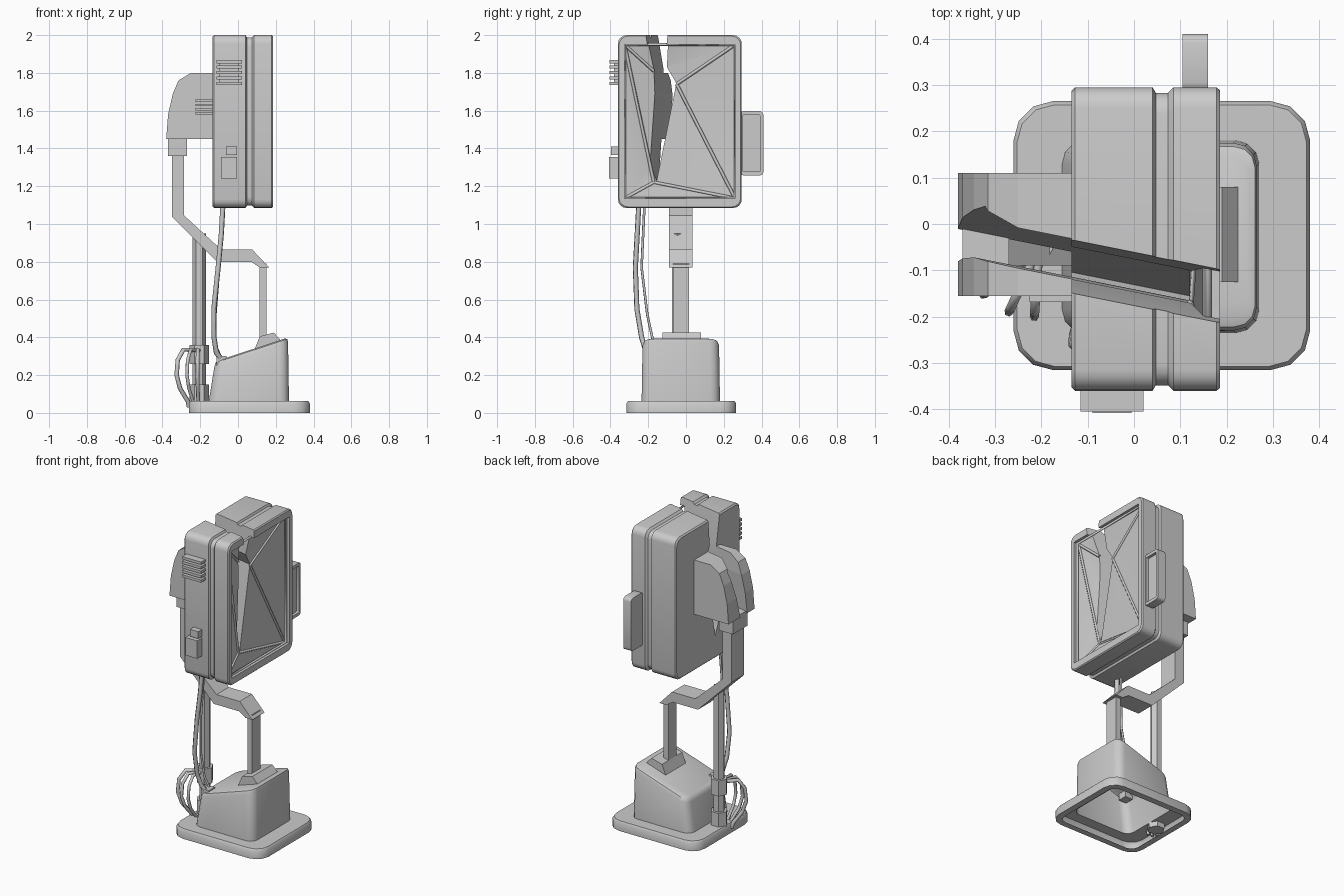
import bpy, bmesh, math
from mathutils import Vector

if "Cube" in bpy.data.objects:
    bpy.data.objects.remove(bpy.data.objects["Cube"])


def make(name, verts, faces, smooth=None):
    me = bpy.data.meshes.new(name)
    bm = bmesh.new()
    vs = [bm.verts.new(v) for v in verts]
    for f in faces:
        bm.faces.new([vs[i] for i in f])
    bmesh.ops.recalc_face_normals(bm, faces=bm.faces)
    bm.to_mesh(me)
    bm.free()
    ob = bpy.data.objects.new(name, me)
    bpy.context.collection.objects.link(ob)
    if smooth:
        shade(ob, smooth)
    return ob


def activate(ob):
    bpy.ops.object.select_all(action='DESELECT')
    ob.select_set(True)
    bpy.context.view_layer.objects.active = ob


def shade(ob, deg):
    activate(ob)
    bpy.ops.object.shade_smooth_by_angle(angle=math.radians(deg))


def ring(axis, pos, a0, a1, b0, b1, r, n=3):
    """Rounded rectangle in the plane across an axis."""
    pts = []
    for k, (ca, cb) in enumerate(((a1 - r, b1 - r), (a0 + r, b1 - r), (a0 + r, b0 + r), (a1 - r, b0 + r))):
        for i in range(n + 1):
            t = math.pi / 2 * (k + i / n)
            a, b = ca + r * math.cos(t), cb + r * math.sin(t)
            pts.append((a, b, pos) if axis == 'z' else (pos, a, b))
    return pts


def loft(name, rings, start=True, end=True, smooth=40):
    n = len(rings[0])
    faces = []
    for k in range(len(rings) - 1):
        for i in range(n):
            j = (i + 1) % n
            faces.append((k * n + i, k * n + j, (k + 1) * n + j, (k + 1) * n + i))
    if start:
        faces.append(tuple(range(n)))
    if end:
        faces.append(tuple(range((len(rings) - 1) * n, len(rings) * n)))
    return make(name, [p for r in rings for p in r], faces, smooth)


def side_profile(name, pts, y0, y1):
    """Extrude an x/z outline along y."""
    return loft(name, [[(x, y0, z) for x, z in pts], [(x, y1, z) for x, z in pts]], smooth=None)


def box(name, x0, x1, y0, y1, z0, z1):
    return side_profile(name, [(x0, z0), (x1, z0), (x1, z1), (x0, z1)], y0, y1)


def tube(name, pts, r, res=1, cyclic=False):
    cu = bpy.data.curves.new(name, 'CURVE')
    cu.dimensions = '3D'
    cu.bevel_depth, cu.bevel_resolution, cu.use_fill_caps = r, res, True
    sp = cu.splines.new('POLY')
    sp.points.add(len(pts) - 1)
    for p, c in zip(sp.points, pts):
        p.co = (*c, 1)
    sp.use_cyclic_u = cyclic
    ob = bpy.data.objects.new(name, cu)
    bpy.context.collection.objects.link(ob)
    activate(ob)
    bpy.ops.object.convert(target='MESH')
    return bpy.context.object


def prism(name, x, y, z0, z1, r, n):
    rs = [[(x + r * math.cos(2 * math.pi * i / n), y + r * math.sin(2 * math.pi * i / n), z)
           for i in range(n)] for z in (z0, z1)]
    return loft(name, rs, smooth=None)


def cut(ob, cutter):
    m = ob.modifiers.new('cut', 'BOOLEAN')
    m.operation, m.solver, m.object = 'DIFFERENCE', 'EXACT', cutter
    activate(ob)
    bpy.ops.object.modifier_apply(modifier=m.name)


# Base plate, open underneath, and hollow sloped pedestal
foot = (-0.155, 0.27, -0.235, 0.18)
loft('base_plate', [
    ring('z', 0.0, -0.22, 0.34, -0.275, 0.225, 0.05),
    ring('z', 0.0, -0.26, 0.38, -0.315, 0.265, 0.085),
    ring('z', 0.05, -0.26, 0.38, -0.315, 0.265, 0.085),
    ring('z', 0.062, -0.252, 0.372, -0.307, 0.257, 0.08),
    ring('z', 0.062, *foot, 0.05)], False, False)


def slope(r, dz):
    return [(x, y, 0.312 + 0.33 * x + dz) for x, y, _ in r]


loft('pedestal', [
    ring('z', 0.06, *foot, 0.05),
    slope(ring('z', 0, -0.125, 0.265, -0.23, 0.175, 0.05), -0.025),
    slope(ring('z', 0, -0.119, 0.261, -0.222, 0.167, 0.045), -0.007),
    slope(ring('z', 0, -0.105, 0.247, -0.205, 0.15, 0.04), 0.0)], False, True)

# Support arm
side_profile('post_bracket', [(0.085, 0.33), (0.115, 0.405), (0.19, 0.425), (0.23, 0.38)], -0.125, 0.08)
box('post', 0.115, 0.15, -0.07, 0.015, 0.38, 0.79)
side_profile('bent_arm', [
    (-0.35, 1.38), (-0.285, 1.38), (-0.285, 1.045), (-0.09, 0.865), (0.075, 0.865),
    (0.165, 0.77), (0.115, 0.77), (0.07, 0.80), (-0.11, 0.80), (-0.35, 1.04)], -0.09, 0.035)
box('arm_collar', -0.37, -0.27, -0.1, 0.05, 1.36, 1.46)

# Side pole with clamps
prism('pole', -0.205, -0.045, 0.03, 0.95, 0.035, 6)
for i, (z0, z1) in enumerate(((0.03, 0.15), (0.26, 0.36))):
    prism('pole_clamp_%d' % i, -0.205, -0.045, z0, z1, 0.052, 6)

# Screen housing with a groove around it
Y0, Y1, Z0, Z1 = -0.36, 0.295, 1.085, 2.0
stations = ((-0.135, 0.008), (-0.127, 0), (0.04, 0), (0.047, 0.012), (0.073, 0.012),
            (0.085, 0), (0.178, 0), (0.185, 0.006))
housing = loft('screen_housing', [
    ring('x', x, Y0 + d, Y1 - d, Z0 + d, Z1 - d, 0.045, 4) for x, d in stations], smooth=None)

# Hood behind the housing
hood = side_profile('rear_hood', [
    (-0.38, 1.45), (-0.37, 1.58), (-0.345, 1.69), (-0.315, 1.76), (-0.25, 1.80),
    (-0.13, 1.80), (-0.13, 1.45)], -0.155, 0.11)

# Dented recess in the display face
ya, yb, za, zb = -0.325, 0.26, 1.135, 1.95
TL, TR, BR, BL = [(0.15, y, z) for y, z in ((ya, zb), (yb, zb), (yb, za), (ya, za))]
A, B, C = (0.12, -0.17, 1.81), (0.12, -0.05, 1.74), (0.12, -0.17, 1.22)
verts = [TL, TR, BR, BL] + [(0.3, v[1], v[2]) for v in (TL, TR, BR, BL)] + [A, B, C]
recess = make('recess_cutter', verts, [
    (4, 5, 6, 7), (0, 1, 5, 4), (1, 2, 6, 5), (2, 3, 7, 6), (3, 0, 4, 7),
    (0, 1, 8), (1, 9, 8), (1, 2, 9), (2, 10, 9), (2, 3, 10), (3, 0, 10), (0, 8, 10), (8, 9, 10)])

# Slanted jagged gash through housing and hood
gash_yz = [(-0.22, 2.06), (-0.21, 2.0), (-0.18, 1.82), (-0.175, 1.69), (-0.2, 1.31), (-0.165, 1.23),
           (-0.07, 1.70), (-0.06, 1.745), (-0.11, 1.83), (-0.095, 2.0), (-0.09, 2.06)]
gash = loft('gash_cutter', [
    [(x, y - 0.2 * (x - 0.17), z) for y, z in gash_yz] for x in (-0.5, 0.35)], smooth=None)
cut(housing, recess)
cut(housing, gash)
cut(hood, gash)
shade(housing, 30)
for c in (recess, gash):
    bpy.data.objects.remove(c)

# Fracture strips and inner rim bead
tube('display_rim', [(0.158, y, z) for _, y, z in (TL, TR, BR, BL)], 0.01, 0, True)
for i, (p, q) in enumerate(((TL, A), (TR, B), (BR, B), (BR, C), (BL, C), (TL, C))):
    tube('fracture_strip_%d' % i, [Vector(p), Vector(q)], 0.009, 0)

# Side vents and switch boxes
for i in range(5):
    z = 1.735 + i * 0.029
    box('side_vent_%d' % i, -0.115, 0.02, -0.405, -0.35, z, z + 0.017)
box('side_vent_back', -0.1, 0.005, -0.38, -0.35, 1.735, 1.865)
for i in range(4):
    z = 1.58 + i * 0.022
    box('hood_vent_%d' % i, -0.225, -0.135, -0.168, -0.15, z, z + 0.012)
box('switch_box', -0.09, -0.005, -0.408, -0.35, 1.24, 1.355)
box('switch_cap', -0.063, -0.005, -0.398, -0.35, 1.365, 1.41)

# Side handle with recessed face
hd = (0.285, 0.41, 1.257, 1.597)
hi = (0.3, 0.392, 1.277, 1.577)
loft('side_handle', [ring('x', 0.105, *hd, 0.02), ring('x', 0.16, *hd, 0.02),
                     ring('x', 0.16, *hi, 0.006), ring('x', 0.142, *hi, 0.006)])

# Cables
tube('main_cable', [(-0.08, -0.25, 1.1), (-0.088, -0.258, 0.95), (-0.105, -0.268, 0.77), (-0.128, -0.26, 0.55),
                    (-0.127, -0.235, 0.4), (-0.115, -0.21, 0.32), (-0.08, -0.19, 0.27)], 0.014)
tube('thin_cable', [(-0.085, -0.22, 1.1), (-0.1, -0.235, 0.77), (-0.12, -0.205, 0.52),
                    (-0.12, -0.17, 0.36), (-0.08, -0.16, 0.27)], 0.007)
box('cable_socket', -0.115, -0.06, -0.21, -0.15, 0.25, 0.3)
for i, (dx, dy, r) in enumerate(((-0.12, -0.1, 0.012), (-0.065, -0.14, 0.01), (-0.01, -0.15, 0.01))):
    path = ((0.1, 0.33), (0.7, 0.335), (0.95, 0.28), (1, 0.2), (0.85, 0.13), (0.5, 0.06), (0.45, 0.03))
    tube('loop_cable_%d' % i, [(-0.205 + dx * t, -0.05 + dy * t, z) for t, z in path], r)
